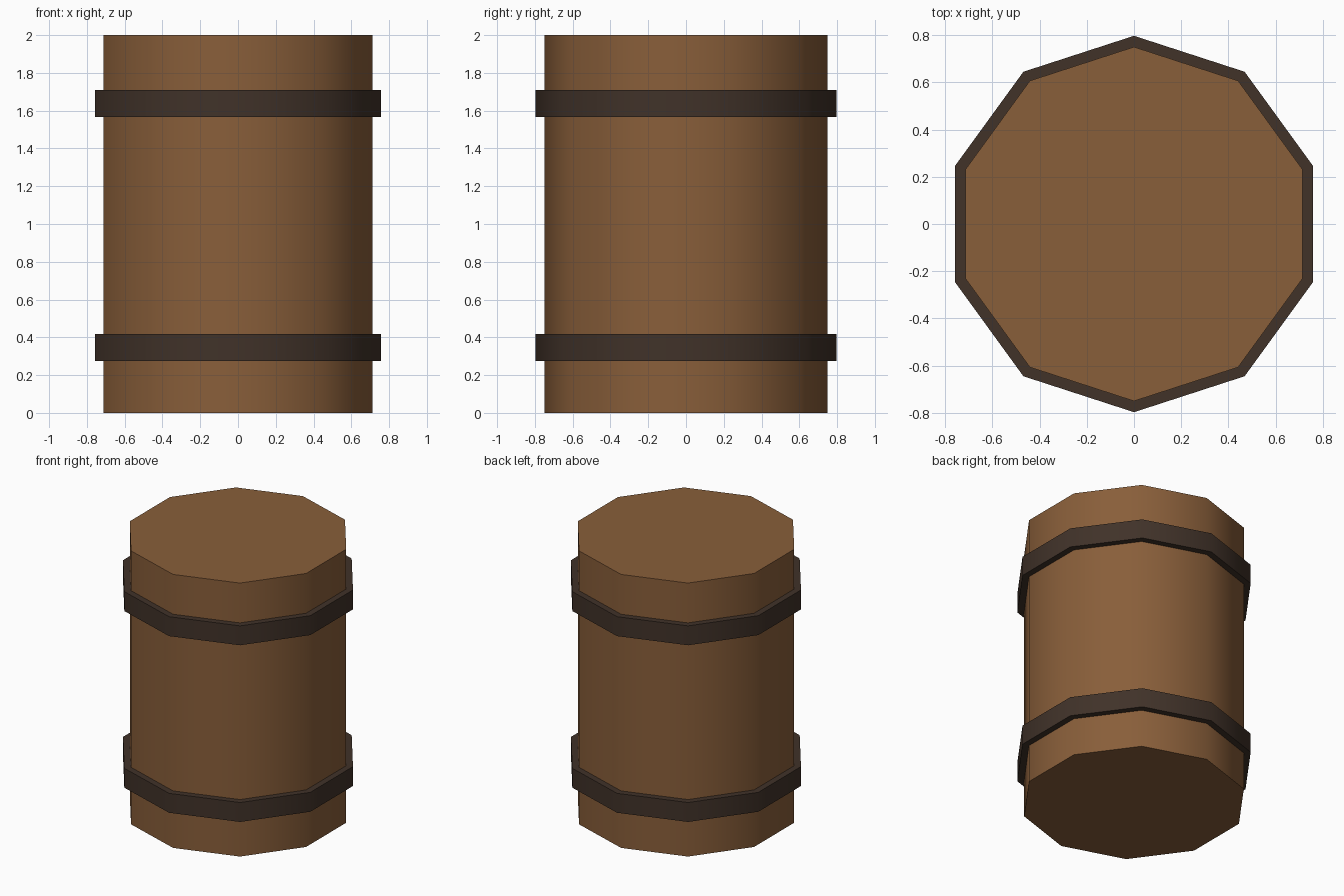
import bpy
import math

cube = bpy.data.objects.get("Cube")
if cube:
    bpy.data.objects.remove(cube, do_unlink=True)


def material(name, rgb):
    mat = bpy.data.materials.new(name)
    mat.use_nodes = True
    color = (*rgb, 1.0)
    mat.diffuse_color = color
    mat.node_tree.nodes["Principled BSDF"].inputs["Base Color"].default_value = color
    return mat


def drum(name, radius, bottom, top, mat):
    """Ten-sided closed cylinder with smooth sides and sharp rims."""
    bpy.ops.mesh.primitive_cylinder_add(
        vertices=10, radius=radius, depth=top - bottom,
        location=(0, 0, (bottom + top) / 2))
    obj = bpy.context.object
    obj.name = name
    obj.data.materials.append(mat)
    bpy.ops.object.shade_smooth_by_angle(angle=math.radians(45))
    return obj


wood = material("brown wood", (0.25, 0.113, 0.042))
iron = material("dark iron", (0.052, 0.032, 0.022))

# Barrel body
drum("barrel_body", 0.75, 0, 2, wood)

# Hoops, placed symmetrically about the middle
drum("lower_hoop", 0.797, 0.275, 0.417, iron)
drum("upper_hoop", 0.797, 1.567, 1.709, iron)
